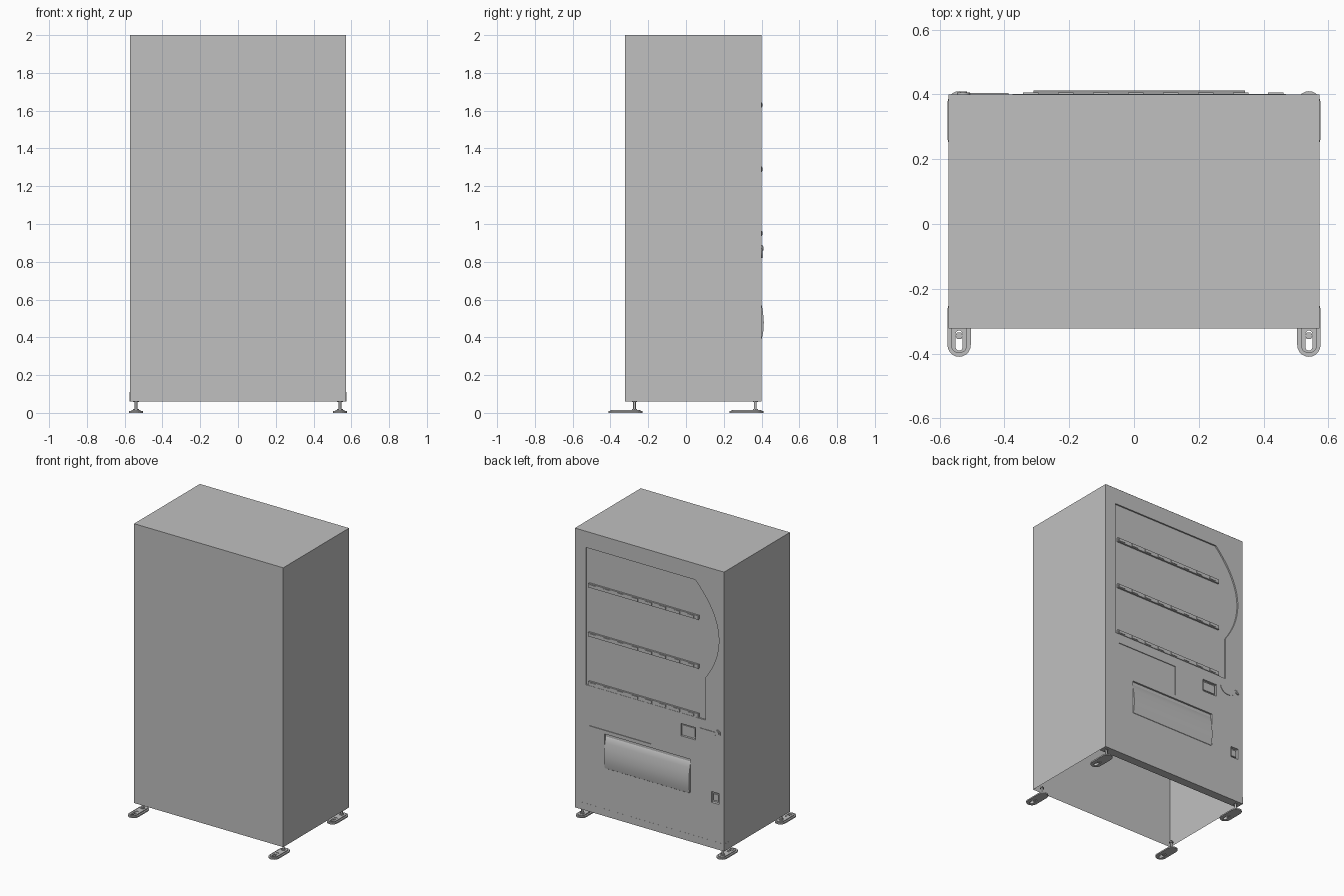
import bpy, bmesh, math
from mathutils import Matrix

cube = bpy.data.objects.get("Cube")
if cube:
    bpy.data.objects.remove(cube, do_unlink=True)

grey = bpy.data.materials.new("light_grey")
grey.use_nodes = True
COLOUR = (0.527, 0.527, 0.527, 1)
grey.diffuse_color = COLOUR
grey.node_tree.nodes["Principled BSDF"].inputs["Base Color"].default_value = COLOUR

W, BACK, FACE, BASE, TOP = 0.573, -0.322, 0.40, 0.06, 2.0


def finish(name, bm):
    mesh = bpy.data.meshes.new(name)
    bm.to_mesh(mesh)
    bm.free()
    mesh.materials.append(grey)
    ob = bpy.data.objects.new(name, mesh)
    bpy.context.collection.objects.link(ob)
    return ob


def extruded(name, points, offset):
    """Solid made by sweeping a closed 3D outline along an offset."""
    bm = bmesh.new()
    face = bm.faces.new([bm.verts.new(p) for p in points])
    ext = bmesh.ops.extrude_face_region(bm, geom=[face])["geom"]
    bmesh.ops.translate(bm, vec=offset, verts=[v for v in ext if isinstance(v, bmesh.types.BMVert)])
    bmesh.ops.recalc_face_normals(bm, faces=bm.faces)
    return finish(name, bm)


def plate(name, outline, y0, y1):
    return extruded(name, [(x, y0, z) for x, z in outline], (0, y1 - y0, 0))


def rect(x0, x1, z0, z1):
    return [(x0, z0), (x1, z0), (x1, z1), (x0, z1)]


def ring(x, z, r, n=24):
    return [(x + r * math.cos(i * math.tau / n), z + r * math.sin(i * math.tau / n)) for i in range(n)]


def obround(cx, cy, half_w, half_l, n=10):
    """Rounded-end slot outline, long in y."""
    s = half_l - half_w
    top = [(cx + half_w * math.cos(i * math.pi / n), cy + s + half_w * math.sin(i * math.pi / n)) for i in range(n + 1)]
    return top + [(2 * cx - x, 2 * cy - y) for x, y in top]


def cut(target, cutter):
    mod = target.modifiers.new("cut", "BOOLEAN")
    mod.object = cutter
    mod.operation = "DIFFERENCE"
    mod.solver = "EXACT"
    cutter.hide_render = True
    with bpy.context.temp_override(object=target, active_object=target, selected_objects=[target]):
        bpy.ops.object.modifier_apply(modifier=mod.name)
    bpy.data.objects.remove(cutter, do_unlink=True)


def recess(outline, depth):
    cut(door, plate("cutter", outline, FACE - depth, FACE + 0.05))


def smooth(ob):
    bpy.ops.object.select_all(action="DESELECT")
    ob.select_set(True)
    bpy.context.view_layer.objects.active = ob
    bpy.ops.object.shade_smooth_by_angle(angle=math.radians(35))


# Cabinet shell, open below and on the door side
bm = bmesh.new()
bmesh.ops.create_cube(bm, size=1, matrix=Matrix.Translation((0, (BACK + FACE) / 2, (BASE + TOP) / 2))
                      @ Matrix.Diagonal((2 * W, FACE - BACK, TOP - BASE, 1)))
bmesh.ops.delete(bm, geom=[f for f in bm.faces if f.normal.z < -0.5 or f.normal.y > 0.5], context="FACES_ONLY")
finish("cabinet_shell", bm)

# Door slab and kick plate below it
door = plate("door", rect(-W + 0.0005, W - 0.0005, 0.11, TOP - 0.0005), 0.34, FACE)
plate("kick_plate", rect(-W - 0.0005, W + 0.0005, BASE, 0.11), 0.34, FACE + 0.0005)

# Window recess with a bowed side
a, c, b = (-0.35, 1.887), (-0.67, 1.56), (-0.43, 1.23)
bow = []
for i in range(17):
    t = i / 16
    bow.append(tuple((1 - t) ** 2 * p + 2 * t * (1 - t) * q + t * t * r for p, q, r in zip(a, c, b)))
recess([(0.49, 0.934), (0.49, 1.887)] + bow + [(-0.43, 0.934)], 0.01)

# Smaller recesses: notice panel, delivery hatch, keypad, coin return
recess(rect(-0.013, 0.463, 0.655, 0.868), 0.005)
recess(rect(-0.315, 0.345, 0.40, 0.63), 0.012)
recess(rect(-0.355, -0.24, 0.775, 0.86), 0.015)
recess(rect(-0.535, -0.475, 0.375, 0.45), 0.02)

# Shelf rails with price tags
for level, z in enumerate((1.63, 1.29, 0.95), 1):
    plate(f"shelf_rail_{level}", rect(-0.375, 0.47, z - 0.014, z + 0.014), 0.385, FACE + 0.002)
    for i in range(8):
        x = 0.437 - i * 0.108
        plate(f"price_tag_{level}_{i + 1}", rect(x - 0.024, x + 0.024, z - 0.009, z + 0.009), 0.395, FACE + 0.006)

# Bulging delivery flap
profile = [(0.384, 0.615), (0.394, 0.60), (0.401, 0.57), (0.408, 0.53), (0.412, 0.48),
           (0.409, 0.43), (0.402, 0.395), (0.39, 0.385), (0.384, 0.385)]
smooth(extruded("delivery_flap", [(-0.31, y, z) for y, z in profile], (0.652, 0, 0)))

# Keypad face, coin panel with rounded lower edge, lock, coin return flap
plate("keypad_face", rect(-0.345, -0.25, 0.79, 0.85), 0.38, 0.392)
curve = [(-0.45 + 0.062 * math.cos(i * math.pi / 12), 0.87 - 0.05 * math.sin(i * math.pi / 12)) for i in range(13)]
plate("coin_panel", curve, 0.395, FACE + 0.004)
smooth(plate("lock_ring", ring(-0.527, 0.87, 0.02), 0.395, FACE + 0.006))
smooth(plate("lock_core", ring(-0.527, 0.87, 0.011), 0.395, FACE + 0.009))
plate("coin_return_flap", rect(-0.525, -0.485, 0.39, 0.435), 0.37, 0.392)

# Levelling feet: slotted pad, raised inner rim, bolt, nuts
for side, x in (("right", -0.54), ("left", 0.54)):
    for end, y in (("front", -0.32), ("back", 0.32)):
        name = f"{end}_{side}_foot"

        def disc(part, outline, z0, z1):
            return extruded(f"{name}_{part}", [(px, py, z0) for px, py in outline], (0, 0, z1 - z0))

        pad = disc("pad", obround(x, y, 0.036, 0.09), 0, 0.009)
        rim = disc("rim", obround(x, y, 0.025, 0.079), 0.009, 0.015)
        for part in (pad, rim):
            cut(part, disc("cutter", obround(x, y - 0.04, 0.011, 0.031), -0.01, 0.03))
        disc("stop", ring(x, y - 0.025, 0.012, 6), 0, 0.014)
        smooth(disc("bolt", ring(x, y + 0.047, 0.007, 12), 0.01, 0.075))
        disc("lower_nut", ring(x, y + 0.047, 0.015, 6), 0.013, 0.021)
        disc("upper_nut", ring(x, y + 0.047, 0.015, 6), 0.058, 0.066)
